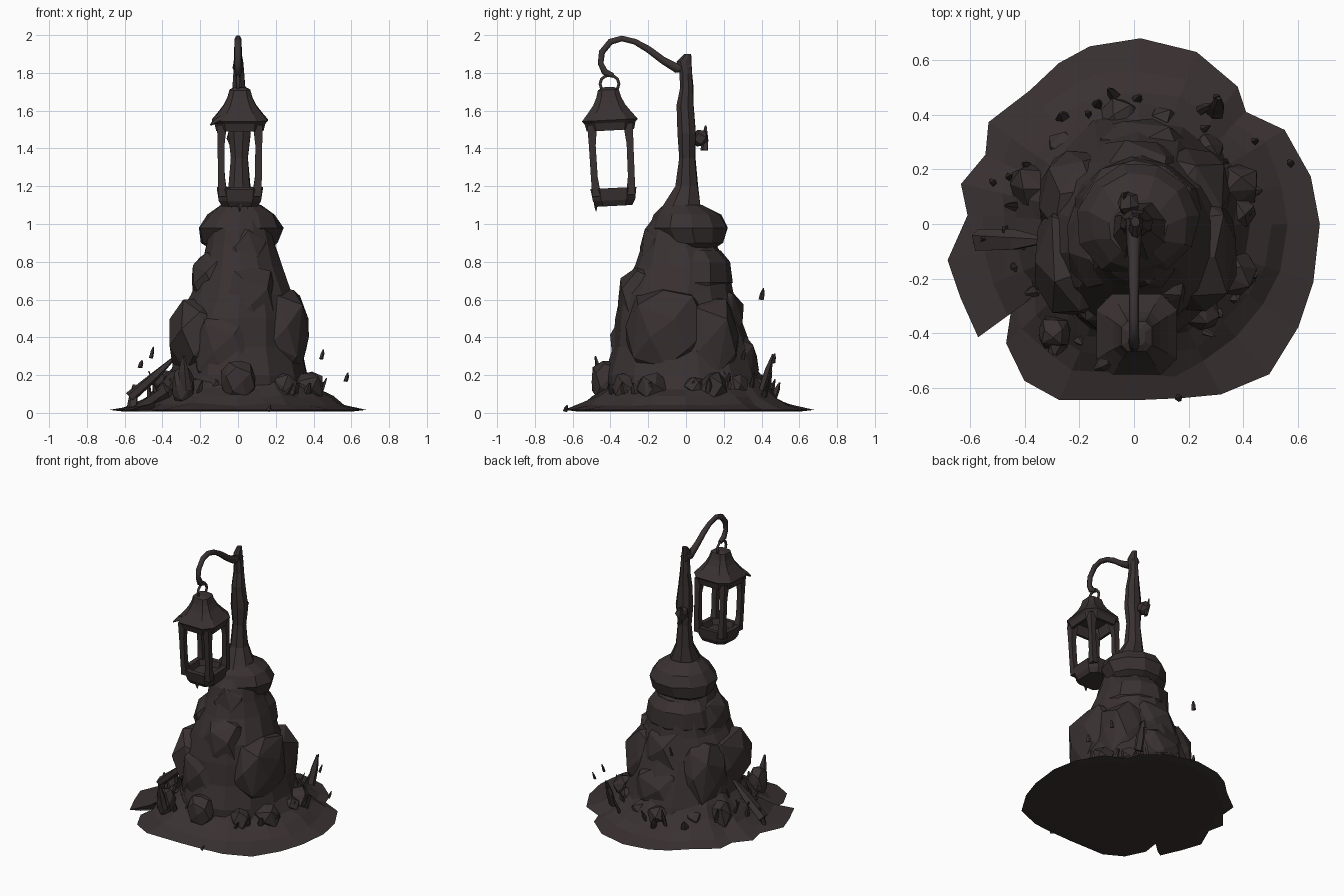
import bpy, bmesh, math, random
from mathutils import Vector, Matrix

if "Cube" in bpy.data.objects:
    bpy.data.objects.remove(bpy.data.objects["Cube"])

random.seed(7)

stone = bpy.data.materials.new("dark_brown_stone")
stone.diffuse_color = (0.042, 0.031, 0.031, 1)
stone.use_nodes = True
stone.node_tree.nodes["Principled BSDF"].inputs["Base Color"].default_value = stone.diffuse_color


def finish(bm, name):
    """Turn a bmesh into a named flat-shaded object."""
    bmesh.ops.recalc_face_normals(bm, faces=bm.faces)
    me = bpy.data.meshes.new(name)
    bm.to_mesh(me)
    bm.free()
    me.materials.append(stone)
    ob = bpy.data.objects.new(name, me)
    bpy.context.collection.objects.link(ob)
    return ob


def skin(bm, rings):
    """Bridge rings of points into a capped tube."""
    rows = [[bm.verts.new(p) for p in r] for r in rings]
    n = len(rows[0])
    for a, b in zip(rows, rows[1:]):
        for i in range(n):
            bm.faces.new((a[i], a[(i + 1) % n], b[(i + 1) % n], b[i]))
    bm.faces.new(rows[0][::-1])
    bm.faces.new(rows[-1])


def oval(z, x0, x1, y0, y1, n, jit=0.0, turn=0.0):
    pts = []
    for i in range(n):
        a = 2 * math.pi * i / n + turn
        k = 1 + random.uniform(-jit, jit)
        pts.append(((x0 + x1) / 2 + (x1 - x0) / 2 * k * math.cos(a),
                    (y0 + y1) / 2 + (y1 - y0) / 2 * k * math.sin(a), z))
    return pts


def stack(name, n, jit, turn, rows):
    """Loft of ovals; rows are (z, x0, x1, y0, y1)."""
    bm = bmesh.new()
    skin(bm, [oval(*row, n, jit, turn) for row in rows])
    return finish(bm, name)


def boulder(name, c, r, count=26):
    """Chunky rock: hull of jittered points on a boxy ellipsoid."""
    bm = bmesh.new()
    spin = random.uniform(0, 6)
    for i in range(count):
        z = 1 - 2 * (i + 0.5) / count
        a = i * 2.39996 + spin
        s = math.sqrt(1 - z * z)
        d = Vector((s * math.cos(a), s * math.sin(a), z))
        d *= random.uniform(0.95, 1.03) / sum(abs(v) ** 3 for v in d) ** (1 / 3)
        bm.verts.new([c[k] + d[k] * r[k] for k in range(3)])
    bmesh.ops.convex_hull(bm, input=bm.verts)
    bmesh.ops.delete(bm, geom=[v for v in bm.verts if not v.link_faces], context='VERTS')
    bmesh.ops.dissolve_limit(bm, angle_limit=0.2, verts=bm.verts, edges=bm.edges)
    return finish(bm, name)


def shard(name, base, tip, w):
    """Broken pointed splinter from base to tip."""
    base, tip = Vector(base), Vector(tip)
    rot = (tip - base).to_track_quat('Z', 'Y').to_matrix()
    bm = bmesh.new()
    rings = []
    for t, k in ((0, 1), (0.55, 0.85), (1, 0.25)):
        c = base.lerp(tip, t)
        rings.append([c + rot @ Vector(p) for p in oval(0, -w * k, w * k, -w * k * .6, w * k * .6, 5, .2)])
    skin(bm, rings)
    return finish(bm, name)


def tube(name, pts, depth, cyclic=False):
    cu = bpy.data.curves.new(name, 'CURVE')
    cu.dimensions = '3D'
    cu.bevel_depth = depth
    cu.bevel_resolution = 1
    cu.use_fill_caps = True
    sp = cu.splines.new('POLY')
    sp.points.add(len(pts) - 1)
    for q, p in zip(sp.points, pts):
        q.co = (p[0], p[1], p[2], 1)
        q.radius = p[3]
    sp.use_cyclic_u = cyclic
    cu.materials.append(stone)
    ob = bpy.data.objects.new(name, cu)
    bpy.context.collection.objects.link(ob)
    bpy.ops.object.select_all(action='DESELECT')
    ob.select_set(True)
    bpy.context.view_layer.objects.active = ob
    bpy.ops.object.convert(target='MESH')


# Ragged earth skirt: (angle in degrees, radius), with a notch at front left
rim = ((0, .68), (15, .67), (32, .65), (45, .58), (53, .63), (70, .67), (88, .68), (104, .67), (115, .65),
       (128, .62), (145, .65), (155, .6), (167, .65), (177, .61), (191, .695), (203, .69), (216, .705),
       (214, .54), (223, .64), (235, .7), (247, .7), (270, .645), (285, .66), (297, .7), (312, .74),
       (328, .71), (342, .69))
bm = bmesh.new()
rings = []
for z, k in ((0.008, .9), (0.016, 1), (0.045, .86), (0.085, .75), (0.13, .66), (0.2, .58), (.3, .45)):
    ring = []
    for a, r in rim:
        j = 0 if z < .04 else random.uniform(-.015, .015)
        rr = (r * k if z < .04 else (min(r, .66) * .5 + .33) * k) + j
        ring.append((rr * math.cos(math.radians(a)), rr * math.sin(math.radians(a)), z + j * .6))
    rings.append(ring)
skin(bm, rings)
finish(bm, "earth_skirt")

# Mound core, following the overall outline
stack("mound_core", 14, .03, .2, (
    (.1, -.39, .41, -.43, .43), (.2, -.36, .38, -.42, .4), (.35, -.335, .345, -.38, .345),
    (.5, -.32, .34, -.365, .3), (.63, -.25, .29, -.345, .25), (.78, -.2, .235, -.275, .225),
    (.88, -.175, .2, -.235, .16), (.97, -.16, .18, -.215, .15), (1.06, -.11, .14, -.15, .12)))

# Rounded tiers near the top
stack("crown_boulder", 11, .04, .1, (
    (.86, -.14, .16, -.1, .14), (.9, -.2, .21, -.14, .2), (.98, -.21, .235, -.2, .22),
    (1.05, -.16, .2, -.17, .19), (1.1, -.09, .12, -.12, .09)))
stack("upper_tier", 11, .04, .5, (
    (.64, -.21, .25, -.2, .2), (.69, -.235, .25, -.2, .24), (.8, -.2, .23, -.2, .24),
    (.86, -.16, .19, -.16, .18)))

# Stacked boulders
for name, c, r in (
        ("upper_front_slab", (.03, -.12, .82), (.13, .125, .2)),
        ("middle_front_slab", (.06, -.22, .58), (.15, .14, .2)),
        ("upper_left_boulder", (-.12, -.06, .7), (.13, .18, .15)),
        ("left_boulder", (-.2, -.12, .4), (.165, .22, .21)),
        ("left_back_boulder", (-.19, .1, .36), (.16, .17, .24)),
        ("right_boulder", (.22, -.1, .43), (.16, .22, .24)),
        ("right_back_boulder", (.19, .1, .37), (.16, .18, .25)),
        ("front_boulder", (-.05, -.25, .33), (.19, .15, .22)),
        ("back_boulder", (0, .14, .48), (.2, .17, .2)),
        ("back_foot_boulder", (.02, .22, .25), (.2, .165, .19)),
        ("front_foot_rock", (.0, -.42, .17), (.09, .08, .11)),
        ("front_left_foot_rock", (-.29, -.4, .14), (.06, .06, .1))):
    boulder(name, c, r)

# Small rocks bedded around the foot
for i in range(14):
    a = math.tau * i / 14 + random.uniform(-.15, .15)
    d, s = random.uniform(.36, .42), random.uniform(.05, .085)
    boulder("foot_rock_%d" % i, (d * math.cos(a), d * math.sin(a), .13),
            (s, s, s * random.uniform(.9, 1.4)), 14)

# Splinters sticking up from the skirt
for i in range(22):
    a = math.tau * i / 22 + random.uniform(-.14, .14)
    d, h = random.uniform(.39, .48), random.uniform(.06, .14)
    u = Vector((math.cos(a), math.sin(a), 0))
    shard("splinter_%d" % i, u * d + Vector((0, 0, .08)),
          u * (d + .03) + Vector((random.uniform(-.04, .04), 0, .09 + h)), random.uniform(.015, .03))
shard("left_leaning_slab", (-.57, -.06, .08), (-.33, -.06, .3), .05)
shard("left_slab_foot", (-.56, -.08, .03), (-.55, -.05, .15), .03)
shard("front_splinter", (-.28, -.44, .12), (-.29, -.48, .3), .035)
shard("back_splinter", (.3, .4, .12), (.31, .46, .31), .035)

# Floating chips
for i, (x, y, z, h) in enumerate(((-.46, .17, .32, .06), (-.52, .15, .26, .04), (.44, .3, .31, .05),
                                  (.57, .22, .19, .045), (-.17, .4, .63, .06), (.3, .46, .29, .05),
                                  (.16, -.64, .025, .03))):
    shard("loose_chip_%d" % i, (x, y, z - h / 2), (x + .012, y + .01, z + h / 2), .016)

# Crooked wooden post with flared foot
stack("post", 8, .06, .3, (
    (1.0, -.14, .17, -.19, .13), (1.1, -.085, .12, -.12, .085), (1.2, -.055, .07, -.06, .065),
    (1.35, -.04, .055, -.04, .05), (1.48, -.055, .07, -.045, .055), (1.63, -.04, .055, -.055, .045),
    (1.72, -.03, .04, -.035, .04), (1.8, -.025, .035, -.035, .035), (1.86, -.02, .03, -.05, .03),
    (1.9, -.012, .022, -.01, .028)))
boulder("post_knot", (-.02, .075, 1.455), (.04, .045, .045), 14)
shard("post_knot_twig", (-.02, .1, 1.39), (-.04, .105, 1.52), .02)

# Hooked arm and hanging ring
tube("hook_arm", [(0, y, z, r) for y, z, r in (
    (.02, 1.83, 1.9), (-.05, 1.825, 1.8), (-.12, 1.865, 1.4), (-.2, 1.925, 1.3), (-.27, 1.965, 1.1),
    (-.34, 1.982, 1.1), (-.4, 1.965, 1.2), (-.445, 1.91, 1.2), (-.452, 1.85, 1.1),
    (-.43, 1.805, 1.3), (-.385, 1.785, .9))], .016)
tube("hanging_ring", [(0, -.405 + .05 * math.cos(a), 1.742 + .046 * math.sin(a), 1)
                      for a in [math.tau * i / 12 for i in range(12)]], .009, True)

# Lantern, built around its own axis then tilted slightly
tilt = Matrix.Translation((.01, -.412, 1.72)) @ Matrix.Rotation(math.radians(3), 4, 'X')


def square_rings(name, rows):
    """Chamfered square loft; rows are (height, half width)."""
    bm = bmesh.new()
    rings = []
    for z, h in rows:
        c = h * .6
        rings.append([(h, -c, z), (h, c, z), (c, h, z), (-c, h, z),
                      (-h, c, z), (-h, -c, z), (-c, -h, z), (c, -h, z)])
    skin(bm, rings)
    bmesh.ops.translate(bm, verts=bm.verts, vec=(0, 0, -1.72))
    bm.transform(tilt)
    return finish(bm, name)


square_rings("lantern_roof", ((1.56, .09), (1.495, .108), (1.495, .125), (1.535, .135), (1.55, .148),
                              (1.59, .115), (1.63, .085), (1.67, .066), (1.71, .055), (1.725, .03)))
square_rings("lantern_tray", ((1.095, .095), (1.125, .112), (1.19, .122), (1.19, .09), (1.15, .08)))
for sx in (-1, 1):
    for sy in (-1, 1):
        bm = bmesh.new()
        skin(bm, [[(sx * d + w * px, sy * d + w * py, z - 1.72)
                   for px, py in ((-1, -1), (1, -1), (1, 1), (-1, 1))]
                  for z, d, w in ((1.15, .09, .024), (1.25, .098, .018), (1.42, .1, .018), (1.53, .095, .026))])
        bm.transform(tilt)
        finish(bm, "lantern_post_%s_%s" % ("right" if sx > 0 else "left", "back" if sy > 0 else "front"))
shard("lantern_drip", (.01, -.48, 1.11), (.01, -.475, 1.065), .012)
shard("roof_chip", (-.09, -.5, 1.56), (-.145, -.53, 1.525), .025)
